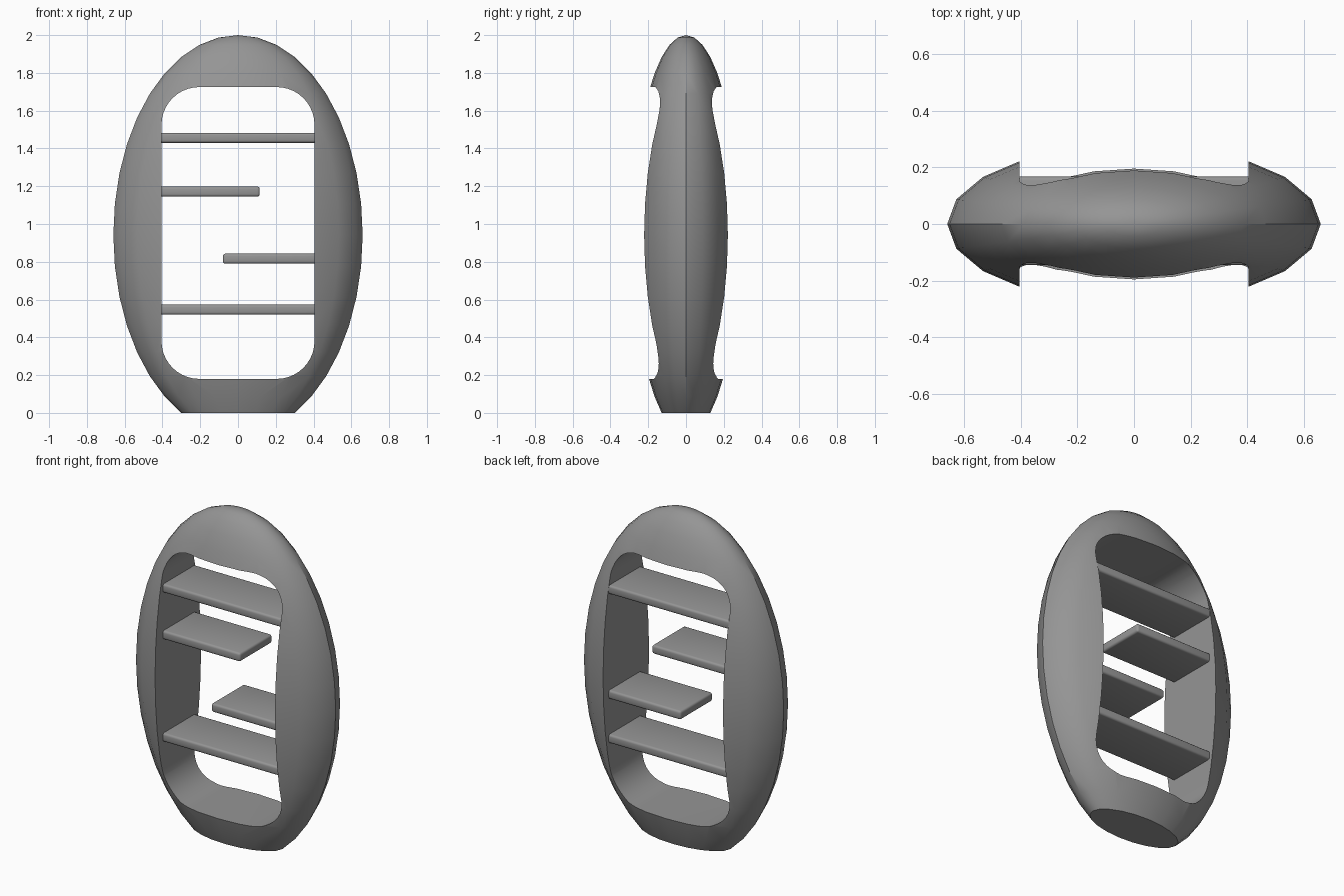
import bpy, bmesh, math
from mathutils import Matrix, Vector

if "Cube" in bpy.data.objects:
    bpy.data.objects.remove(bpy.data.objects["Cube"], do_unlink=True)

grey = bpy.data.materials.new("plain_grey")
grey.use_nodes = True
colour = (0.3, 0.3, 0.3, 1)
grey.diffuse_color = colour
grey.node_tree.nodes["Principled BSDF"].inputs["Base Color"].default_value = colour


def make(name, bm):
    bmesh.ops.recalc_face_normals(bm, faces=bm.faces)
    mesh = bpy.data.meshes.new(name)
    bm.to_mesh(mesh)
    bm.free()
    mesh.materials.append(grey)
    obj = bpy.data.objects.new(name, mesh)
    bpy.context.collection.objects.link(obj)
    return obj


def box(x0, x1, y0, y1, z0, z1):
    bm = bmesh.new()
    size = Vector((x1 - x0, y1 - y0, z1 - z0))
    centre = Vector((x0 + x1, y0 + y1, z0 + z1)) / 2
    bmesh.ops.create_cube(bm, size=1, matrix=Matrix.Translation(centre) @ Matrix.Diagonal(size).to_4x4())
    return bm


def smooth(obj):
    bpy.ops.object.select_all(action="DESELECT")
    obj.select_set(True)
    bpy.context.view_layer.objects.active = obj
    bpy.ops.object.shade_smooth_by_angle(angle=math.radians(30))


# Flattened egg-shaped shell with a flat foot
bm = bmesh.new()
bmesh.ops.create_uvsphere(bm, u_segments=20, v_segments=20, radius=1)
bmesh.ops.transform(bm, verts=bm.verts, matrix=Matrix.Translation((0, 0, 0.942))
                    @ Matrix.Diagonal((0.66, 0.283, 1.058, 1)))
cut = bmesh.ops.bisect_plane(bm, geom=bm.verts[:] + bm.edges[:] + bm.faces[:],
                             plane_co=(0, 0, 0), plane_no=(0, 0, -1), clear_outer=True)
bmesh.ops.contextual_create(bm, geom=[e for e in cut["geom_cut"] if isinstance(e, bmesh.types.BMEdge)])
shell = make("shelf_shell", bm)

# Rounded opening through the shell
half = 0.405
bm = box(-half, half, -0.5, 0.5, 0.18, 1.725)
corners = [e for e in bm.edges if abs(e.verts[0].co.y - e.verts[1].co.y) > 0.5]
bmesh.ops.bevel(bm, geom=corners, offset=0.2, segments=10, profile=0.5, affect="EDGES")
cutter = make("opening_cutter", bm)
cutter.hide_render = True
opening = shell.modifiers.new("opening", "BOOLEAN")
opening.operation = "DIFFERENCE"
opening.solver = "EXACT"
opening.object = cutter
bpy.context.view_layer.objects.active = shell
bpy.ops.object.modifier_apply(modifier="opening")
bpy.data.objects.remove(cutter, do_unlink=True)
smooth(shell)

# Boards: two full width, two stopping short
boards = {
    "top_shelf": (-half, half, 1.43),
    "upper_short_shelf": (-half, 0.115, 1.145),
    "lower_short_shelf": (-0.08, half, 0.79),
    "bottom_shelf": (-half, half, 0.52),
}
for name, (x0, x1, z) in boards.items():
    # Ends that meet the shell run slightly into it
    x0 -= 0.013 if x0 == -half else 0
    x1 += 0.013 if x1 == half else 0
    bm = box(x0, x1, -0.145, 0.167, z, z + 0.053)
    bmesh.ops.bevel(bm, geom=bm.edges[:], offset=0.013, segments=3, profile=0.5, affect="EDGES")
    smooth(make(name, bm))
